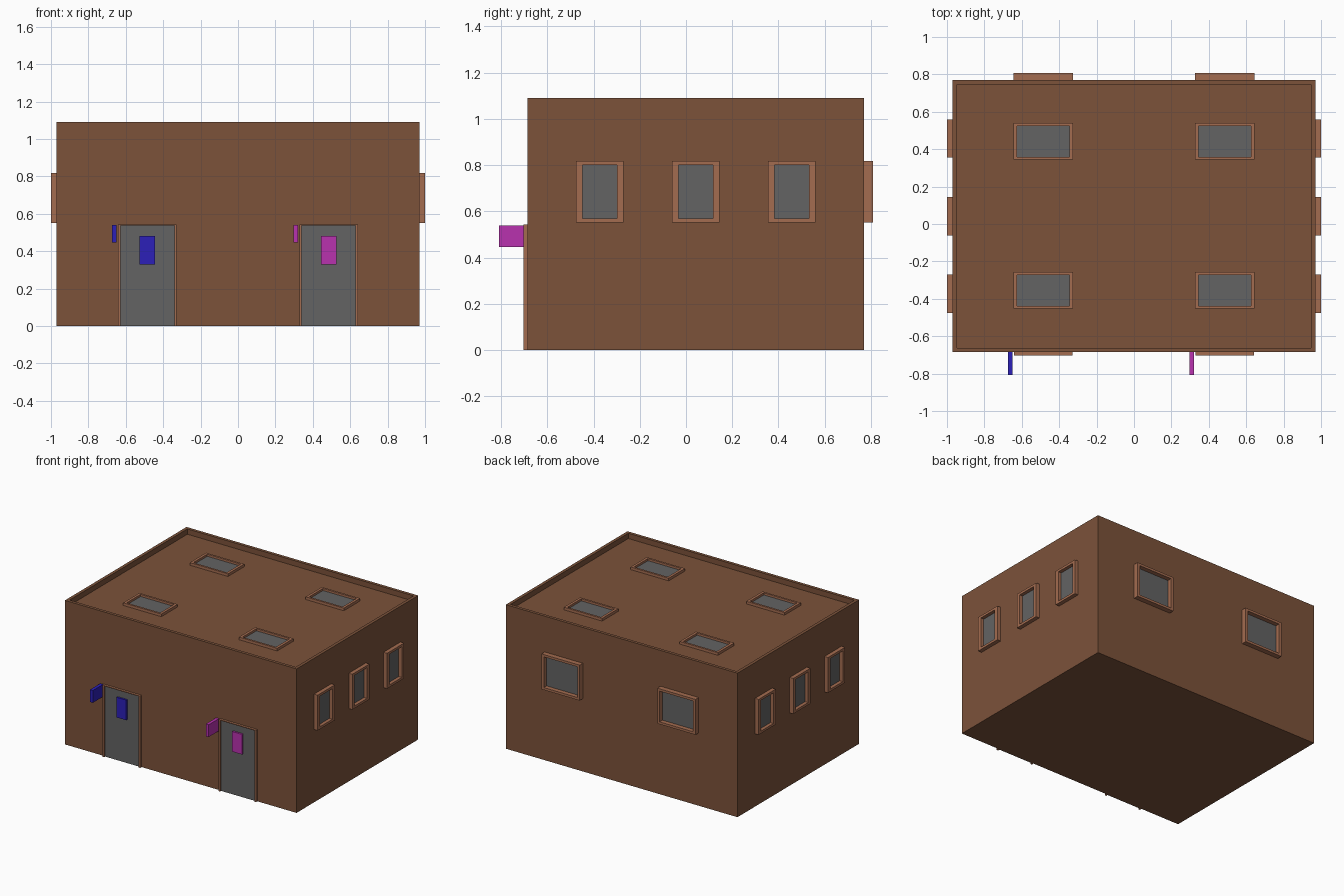
import bpy
import bmesh
from math import pi
from mathutils import Matrix, Vector

if "Cube" in bpy.data.objects:
    bpy.data.objects.remove(bpy.data.objects["Cube"])


def material(name, rgb):
    mat = bpy.data.materials.new(name)
    mat.use_nodes = True
    mat.diffuse_color = (*rgb, 1)
    mat.node_tree.nodes["Principled BSDF"].inputs["Base Color"].default_value = (*rgb, 1)
    return mat


WALL = material("brown wall", (0.2, 0.085, 0.042))
TRIM = material("light brown trim", (0.37, 0.15, 0.08))
GREY = material("grey panel", (0.125, 0.125, 0.125))
BLUE = material("blue sign", (0.025, 0.014, 0.48))
PINK = material("magenta sign", (0.48, 0.032, 0.43))

# Overall shell
HALF_X, FRONT, BACK, TOP, ROOF = 0.97, -0.685, 0.77, 1.09, 1.05


def finish(bm, name, mat):
    bmesh.ops.recalc_face_normals(bm, faces=bm.faces)
    mesh = bpy.data.meshes.new(name)
    bm.to_mesh(mesh)
    bm.free()
    mesh.materials.append(mat)
    obj = bpy.data.objects.new(name, mesh)
    bpy.context.collection.objects.link(obj)
    return obj


def box_mesh(low, high):
    low, high = Vector(low), Vector(high)
    bm = bmesh.new()
    place = Matrix.Translation((low + high) / 2) @ Matrix.Diagonal((*(high - low), 1))
    bmesh.ops.create_cube(bm, size=1, matrix=place)
    return bm


def box(name, low, high, mat):
    return finish(box_mesh(low, high), name, mat)


def framed_panel(name, place, width, height, side, top, bottom, depth):
    """Trim ring and grey panel lying in local xy, facing local +z."""
    x, y = width / 2, height / 2
    bm = bmesh.new()
    outer = [bm.verts.new((a, b, 0)) for a, b in ((-x, -y), (-x, y), (x, y), (x, -y))]
    x, y0, y1 = x - side, bottom - y, y - top
    inner = [bm.verts.new((a, b, 0)) for a, b in ((-x, y0), (-x, y1), (x, y1), (x, y0))]
    for i in range(4 if bottom else 3):
        j = (i + 1) % 4
        bm.faces.new((outer[i], outer[j], inner[j], inner[i]))
    raised = bmesh.ops.extrude_face_region(bm, geom=bm.faces[:])
    verts = [v for v in raised["geom"] if isinstance(v, bmesh.types.BMVert)]
    bmesh.ops.translate(bm, verts=verts, vec=(0, 0, depth))
    finish(bm, name + "_frame", TRIM).matrix_world = place
    panel = box(name + "_panel", (-x, y0, 0), (x, y1, 0.004), GREY)
    panel.matrix_world = place


# Building with a parapet around the sunken roof
bm = box_mesh((-HALF_X, FRONT, 0), (HALF_X, BACK, TOP))
bm.faces.ensure_lookup_table()
roof = max(bm.faces, key=lambda f: f.calc_center_median().z)
bmesh.ops.inset_region(bm, faces=[roof], thickness=0.033)
sunken = bmesh.ops.extrude_face_region(bm, geom=[roof])
verts = [v for v in sunken["geom"] if isinstance(v, bmesh.types.BMVert)]
bmesh.ops.translate(bm, verts=verts, vec=(0, 0, ROOF - TOP))
if roof.is_valid:
    bmesh.ops.delete(bm, geom=[roof], context="FACES_ONLY")
finish(bm, "building", WALL)

upright = Matrix.Rotation(pi / 2, 4, "X")

# Side windows
for label, sign in (("left", 1), ("right", -1)):
    for i, y in enumerate((-0.373, 0.042, 0.457)):
        place = (Matrix.Translation((sign * HALF_X, y, 0.685))
                 @ Matrix.Rotation(sign * pi / 2, 4, "Z") @ upright)
        framed_panel(f"{label}_window_{i + 1}", place, 0.205, 0.268, 0.028, 0.018, 0.018, 0.03)

for label, sign, colour in (("left", 1, PINK), ("right", -1, BLUE)):
    x = sign * 0.485

    # Back windows
    place = Matrix.Translation((x, BACK, 0.685)) @ Matrix.Rotation(pi, 4, "Z") @ upright
    framed_panel(label + "_back_window", place, 0.32, 0.268, 0.02, 0.018, 0.018, 0.038)

    # Skylights
    for end, y in (("front", -0.355), ("back", 0.442)):
        framed_panel(f"{label}_{end}_skylight", Matrix.Translation((x, y, ROOF)),
                     0.32, 0.195, 0.02, 0.015, 0.015, 0.02)

    # Doors with a raised coloured plaque
    place = Matrix.Translation((x, FRONT, 0.272)) @ upright
    framed_panel(label + "_door", place, 0.315, 0.544, 0.013, 0.006, 0, 0.018)
    box(label + "_door_plaque", (x - 0.041, FRONT - 0.018, 0.33),
        (x + 0.041, FRONT, 0.482), colour)

    # Projecting signs beside the doors
    edge = x - 0.165
    box(label + "_hanging_sign", (edge - 0.024, -0.808, 0.447), (edge, FRONT, 0.54), colour)
